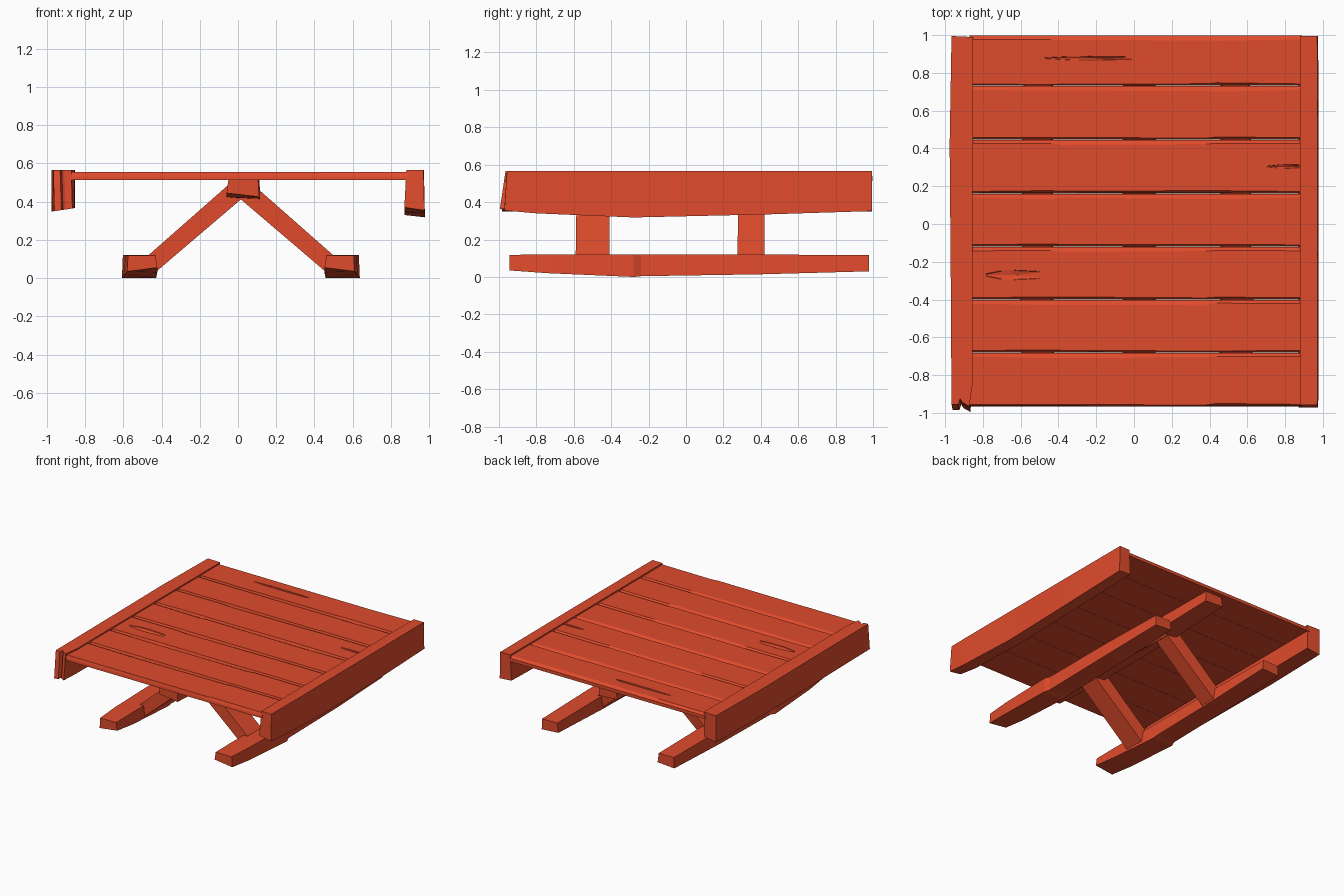
import bpy, bmesh, random
from mathutils import Vector

if "Cube" in bpy.data.objects:
    bpy.data.objects.remove(bpy.data.objects["Cube"])

random.seed(4)
paint = bpy.data.materials.new("red_paint")
paint.diffuse_color = (0.74, 0.07, 0.025, 1)
paint.use_nodes = True
paint.node_tree.nodes["Principled BSDF"].inputs["Base Color"].default_value = paint.diffuse_color


def finish(name, bm):
    bmesh.ops.recalc_face_normals(bm, faces=bm.faces)
    mesh = bpy.data.meshes.new(name)
    bm.to_mesh(mesh)
    bm.free()
    mesh.materials.append(paint)
    ob = bpy.data.objects.new(name, mesh)
    bpy.context.collection.objects.link(ob)
    return ob


def loft(name, rings):
    """Skin equal-length rings of points and cap both ends."""
    bm = bmesh.new()
    vs = [[bm.verts.new(p) for p in r] for r in rings]
    n = len(rings[0])
    for a, b in zip(vs, vs[1:]):
        for i in range(n):
            j = (i + 1) % n
            bm.faces.new((a[i], a[j], b[j], b[i]))
    bm.faces.new(vs[0])
    bm.faces.new(vs[-1][::-1])
    bmesh.ops.triangulate(bm, faces=[f for f in bm.faces if len(f.verts) > 4])
    return finish(name, bm)


def timber(name, stations, rake=0.0, mirror=None):
    """Four-sided timber along y; station = y, x in, x out, z bottom in, z bottom out, z top."""
    rings = []
    for k, (y, xi, xo, zi, zo, zt) in enumerate(stations):
        yb = y - rake if k == 0 else y
        ring = [(xi, y, zt), (xo, y, zt), (xo + 0.005, yb, zo), (xi - 0.01, yb, zi)]
        if mirror is not None:
            ring = [(mirror - x, yy, z) for x, yy, z in ring]
        rings.append(ring)
    return loft(name, rings)


# Deck boards with a shallow worn edge on one side and a steep one on the other
starts = [-0.955, -0.67, -0.39, -0.11, 0.172, 0.457, 0.742]
boards = []
for i, y0 in enumerate(starts):
    y1 = starts[i + 1] - 0.012 if i < 6 else 0.997
    rings = []
    for x in (-0.87, -0.44, -0.38, 0.38, 0.44, 0.89):
        a = random.uniform(-0.004, 0.006) if abs(x) < 0.5 else 0
        b = random.uniform(-0.010, 0.004) if abs(x) < 0.5 else 0
        rings.append([(x, y0 + a, 0.555), (x, y1 - 0.02 + b, 0.555), (x, y1, 0.54),
                      (x, y1, 0.514), (x, y0 - 0.010, 0.514), (x, y0 - 0.008, 0.532)])
    boards.append(loft(f"deck_board_{i + 1}", rings))

# Long gouges in the board tops
gouges = [(6, -0.22, 0.878, 0.31, 0.012), (2, -0.62, -0.27, 0.2, 0.03), (4, 0.82, 0.305, 0.14, 0.012)]
for n, (board, x, y, half_len, half_w) in enumerate(gouges):
    bm = bmesh.new()
    bmesh.ops.create_icosphere(bm, subdivisions=1, radius=1)
    for v in bm.verts:
        v.co = Vector((x + v.co.x * half_len, y + v.co.y * half_w, 0.556 + v.co.z * 0.014))
    cutter = finish(f"gouge_cutter_{n + 1}", bm)
    cutter.hide_render = True
    cutter.display_type = 'WIRE'
    mod = boards[board].modifiers.new("gouge", 'BOOLEAN')
    mod.operation = 'DIFFERENCE'
    mod.object = cutter

# Right side rail, deepest near the middle
timber("right_side_rail", [
    (-0.957, 0.88, 0.97, 0.37, 0.355, 0.566),
    (-0.80, 0.88, 0.972, 0.345, 0.34, 0.566),
    (-0.28, 0.88, 0.972, 0.33, 0.318, 0.566),
    (0.42, 0.88, 0.972, 0.345, 0.334, 0.566),
    (0.995, 0.88, 0.97, 0.36, 0.352, 0.566)], rake=0.014)

# Left side rail, with a split at its front end
outline = [(-0.966, -0.955), (-0.93, -0.955), (-0.921, -0.925), (-0.908, -0.945), (-0.872, -0.965),
           (-0.855, -0.85), (-0.853, 0.99), (-0.966, 0.995), (-0.976, 0.42), (-0.97, -0.3)]
bm = bmesh.new()
top = [bm.verts.new((x, y, 0.566)) for x, y in outline]
low = []
for x, y in outline:
    front = y < -0.9
    low.append(bm.verts.new((x + (0.006 if front else 0), y - (0.03 if front else 0),
                             0.35 + 0.15 * (x + 0.966))))
for i in range(len(outline)):
    j = (i + 1) % len(outline)
    bm.faces.new((top[i], top[j], low[j], low[i]))
bm.faces.new(top)
bm.faces.new(low[::-1])
bmesh.ops.triangulate(bm, faces=bm.faces[:])
finish("left_side_rail", bm)

# Ground runners, chipped along the outer edge
runner = [
    (-0.945, 0.462, 0.605, 0.055, 0.035, 0.118),
    (-0.74, 0.462, 0.62, 0.03, 0.02, 0.12),
    (-0.28, 0.468, 0.632, 0.0, 0.0, 0.12),
    (-0.24, 0.468, 0.615, 0.006, 0.004, 0.12),
    (0.40, 0.468, 0.615, 0.018, 0.014, 0.12),
    (0.978, 0.47, 0.605, 0.04, 0.03, 0.116)]
timber("right_runner", runner)
timber("left_runner", runner, mirror=0.03)

# Ridge beam under the deck
timber("ridge_beam", [
    (-0.93, -0.05, 0.105, 0.445, 0.425, 0.515),
    (-0.50, -0.05, 0.112, 0.42, 0.412, 0.515),
    (0.40, -0.05, 0.112, 0.42, 0.412, 0.515),
    (0.96, -0.045, 0.105, 0.44, 0.43, 0.515)])

# Diagonal braces from ridge beam to runners
for label, y0, y1 in (("front", -0.59, -0.41), ("back", 0.275, 0.42)):
    for side, s in (("left", -1), ("right", 1)):
        rings = []
        for xu, zu, xl, zl, w in ((0.04, 0.51, -0.03, 0.437, 0.006), (0.50, 0.105, 0.445, 0.032, 0.0)):
            rings.append([(0.015 + s * xu, y0 + w, zu), (0.015 + s * xu, y1, zu),
                          (0.015 + s * xl, y1 - 0.012, zl), (0.015 + s * xl, y0 + w, zl)])
        loft(f"{label}_{side}_brace", rings)
